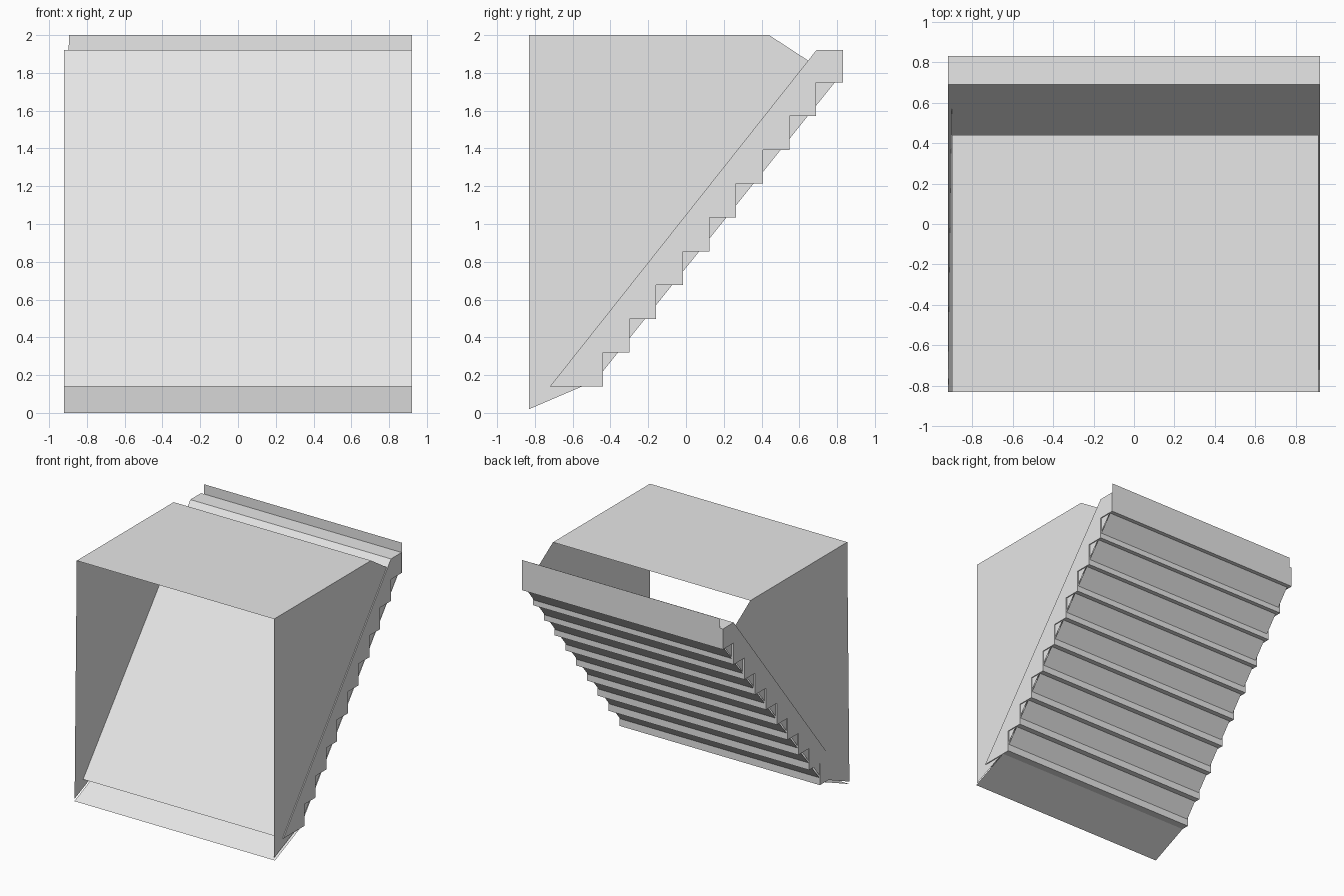
import bpy

if "Cube" in bpy.data.objects:
    bpy.data.objects.remove(bpy.data.objects["Cube"])

grey = bpy.data.materials.new("plain_grey")
grey.diffuse_color = (0.8, 0.8, 0.8, 1)
grey.use_nodes = True
grey.node_tree.nodes["Principled BSDF"].inputs["Base Color"].default_value = grey.diffuse_color


def make(name, verts, faces):
    mesh = bpy.data.meshes.new(name)
    mesh.from_pydata(verts, [], faces)
    mesh.materials.append(grey)
    obj = bpy.data.objects.new(name, mesh)
    bpy.context.collection.objects.link(obj)
    return obj


def sheet(name, left, right, a, b):
    """Thin sheet across x between the (y, z) points a and b."""
    return make(name, [(left[0], *a), (right[0], *a), (right[1], *b), (left[1], *b)],
                [(0, 1, 2, 3)])


# Stepped stair flight: closed profile extruded across the width
STEPS, RUN, RISE = 9, 0.1411, 0.1789
profile = [(-0.72, 0.14), (0.69, 1.92), (0.83, 1.92)]
for k in range(STEPS):
    y, z = 0.83 - k * RUN, 1.75 - k * RISE
    profile += [(y, z), (y - RUN, z)]
profile.append((0.83 - STEPS * RUN, 0.14))
n = len(profile)
verts = [(x, y, z) for x in (-0.92, 0.92) for y, z in profile]
faces = [(i, (i + 1) % n, n + (i + 1) % n, n + i) for i in range(n)]
faces += [tuple(range(n))[::-1], tuple(range(n, 2 * n))]
make("stair_flight", verts, faces)

# Side walls: the left one leans slightly inward towards the top
wall = [(-0.83, 0.02), (-0.48, 0.17), (0.80, 1.765), (0.44, 2.0), (-0.83, 2.0)]
make("right_wall", [(0.912, y, z) for y, z in wall], [(0, 1, 2, 3, 4)])
make("left_wall", [(-0.918 + 0.01 * z, y, z) for y, z in wall], [(4, 3, 2, 1, 0)])

# Top panel, sloped soffit under the stairs, bottom lip and rear upstand
sheet("top_panel", (-0.898, -0.898), (0.912, 0.912), (-0.83, 2.0), (0.44, 2.0))
sheet("sloped_soffit", (-0.916, -0.90), (0.912, 0.912), (-0.48, 0.15), (0.80, 1.755))
sheet("bottom_lip", (-0.92, -0.92), (0.92, 0.92), (-0.83, 0.0), (-0.48, 0.15))
sheet("rear_upstand", (-0.90, -0.895), (0.92, 0.92), (0.832, 1.75), (0.832, 2.0))
